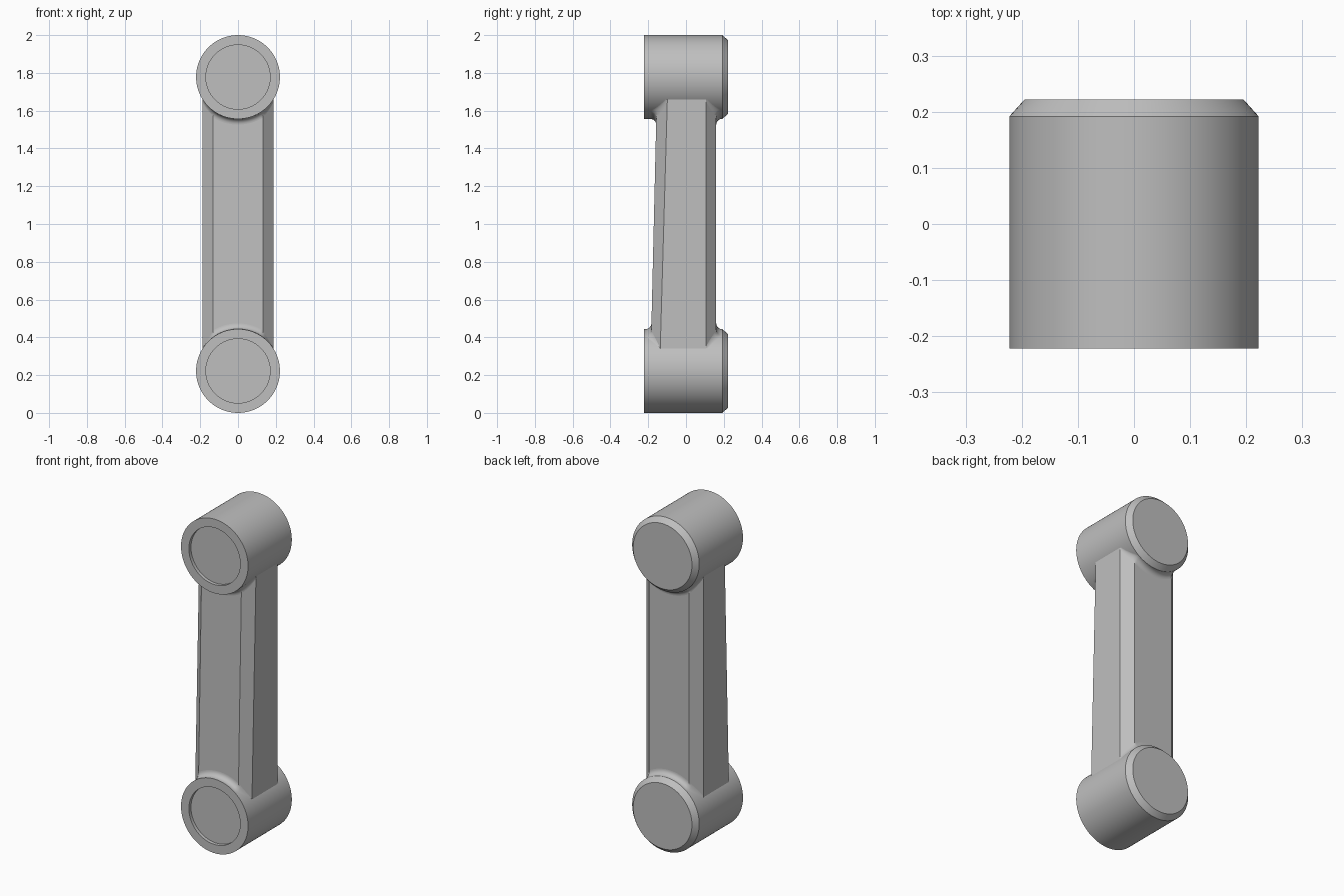
import bpy, bmesh, math

cube = bpy.data.objects.get("Cube")
if cube:
    bpy.data.objects.remove(cube)

grey = bpy.data.materials.new("plain_grey")
grey.use_nodes = True
grey.diffuse_color = (0.52, 0.52, 0.52, 1)
grey.node_tree.nodes["Principled BSDF"].inputs["Base Color"].default_value = (0.52, 0.52, 0.52, 1)

R = 0.222                      # hub radius
LOW, HIGH = R, 2 - R           # hub centre heights
HALF_W, FLAT_W = 0.188, 0.132  # arm half width, half width of its flat faces
BACK = 0.16


def front(z):
    """Depth of the arm's sloping front face."""
    return -0.194 + 0.0235 * z


def finish(name, bm, angle=30):
    bmesh.ops.recalc_face_normals(bm, faces=bm.faces)
    me = bpy.data.meshes.new(name)
    bm.to_mesh(me)
    bm.free()
    ob = bpy.data.objects.new(name, me)
    bpy.context.collection.objects.link(ob)
    me.materials.append(grey)
    bpy.ops.object.select_all(action='DESELECT')
    ob.select_set(True)
    bpy.context.view_layer.objects.active = ob
    bpy.ops.object.shade_smooth_by_angle(angle=math.radians(angle))
    return ob


def hub(name, zc, n=96):
    """Turned drum: recessed front face, bevelled back rim."""
    profile = [(0.17, -0.202), (0.17, -R), (R, -R), (R, 0.192), (0.195, R)]
    bm = bmesh.new()
    rings = []
    for r, y in profile:
        rings.append([bm.verts.new((r * math.sin(2 * math.pi * i / n), y,
                                    zc + r * math.cos(2 * math.pi * i / n))) for i in range(n)])
    for a, b in zip(rings, rings[1:]):
        for i in range(n):
            j = (i + 1) % n
            bm.faces.new((a[i], a[j], b[j], b[i]))
    bm.faces.new(rings[0])
    bm.faces.new(rings[-1])
    finish(name, bm)


def arm():
    """Tapered bar with chamfered long edges."""
    bm = bmesh.new()
    rings = []
    for z in (LOW, HIGH):
        f, c = front(z), 0.048 + 0.005 * z
        half = [(FLAT_W, f), (HALF_W, f + c), (HALF_W, BACK - 0.055), (FLAT_W, BACK)]
        outline = half + [(-x, y) for x, y in reversed(half)]
        rings.append([bm.verts.new((x, y, z)) for x, y in outline])
    n = len(rings[0])
    for i in range(n):
        j = (i + 1) % n
        bm.faces.new((rings[0][i], rings[0][j], rings[1][j], rings[1][i]))
    for ring in rings:
        bm.faces.new(ring)
    finish("arm", bm)


def fillet(name, zc, up, side, size, cols=32, steps=8):
    """Concave blend between a hub's curved wall and one arm face."""
    bm = bmesh.new()
    rows = []
    for i in range(cols + 1):
        x = HALF_W * (2 * i / cols - 1)
        inset = max(0, abs(x) - FLAT_W)
        s = size * (1 - 0.7 * inset / (HALF_W - FLAT_W))
        row = []
        for k in range(steps + 1):
            t = math.pi / 2 * k / steps
            radius = R + s * (1 - math.cos(t))
            z = zc + up * math.sqrt(radius ** 2 - x ** 2)
            face = (BACK if side > 0 else front(z)) - side * inset
            row.append(bm.verts.new((x, face + side * s * (1 - math.sin(t)), z)))
        rows.append(row)
    for a, b in zip(rows, rows[1:]):
        for k in range(steps):
            bm.faces.new((a[k], a[k + 1], b[k + 1], b[k]))
    ob = finish(name, bm, 60)
    # Point the blend's surface away from the arm
    me = ob.data
    if sum(p.normal.y for p in me.polygons) * side < 0:
        me.flip_normals()


hub("lower_hub", LOW)
hub("upper_hub", HIGH)
arm()
for label, zc, up in (("lower", LOW, 1), ("upper", HIGH, -1)):
    for where, side in (("front", -1), ("back", 1)):
        fillet(f"{label}_{where}_fillet", zc, up, side, 0.03)
